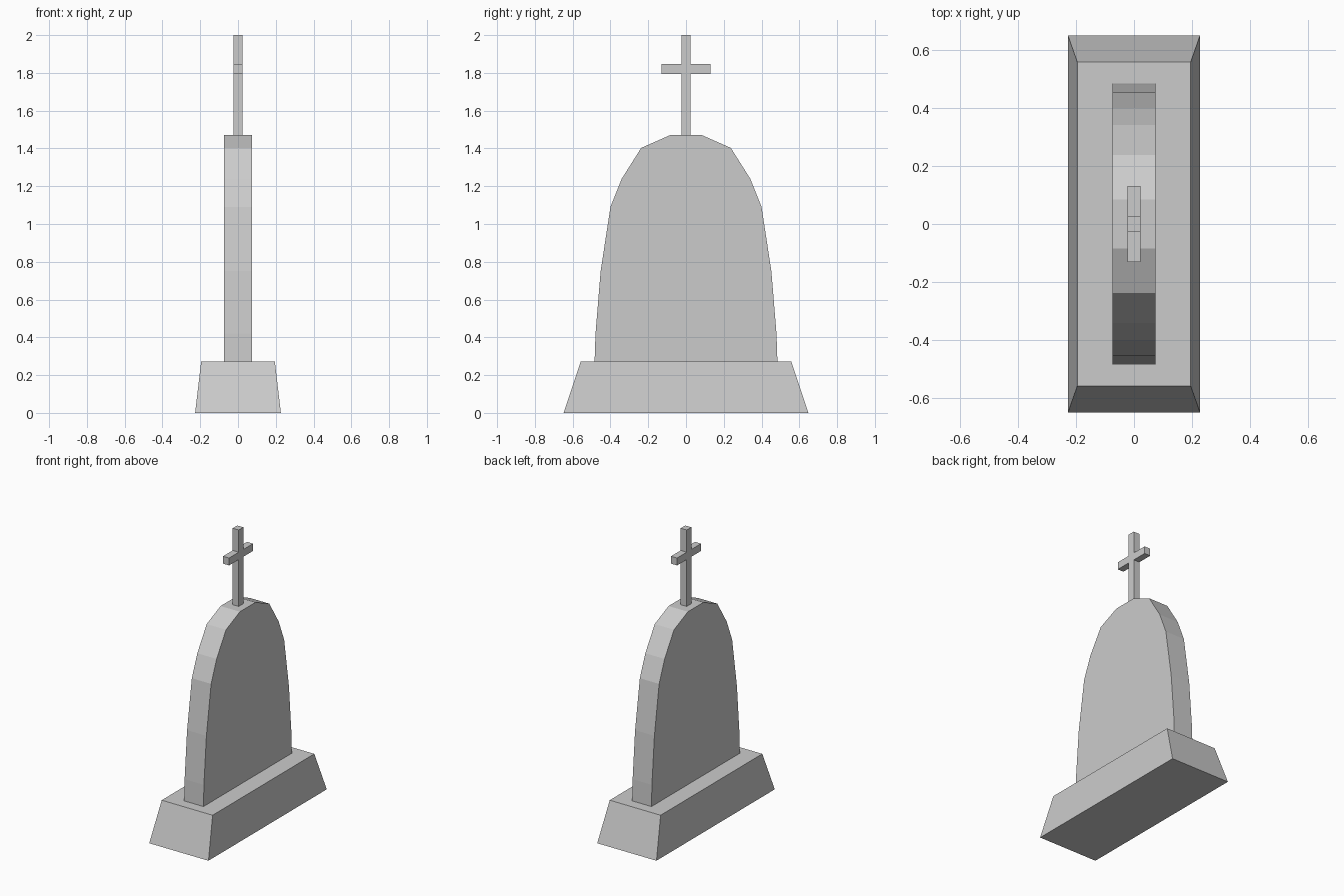
import bpy, bmesh

if "Cube" in bpy.data.objects:
    bpy.data.objects.remove(bpy.data.objects["Cube"])


def make_object(name, bm):
    bmesh.ops.recalc_face_normals(bm, faces=bm.faces)
    mesh = bpy.data.meshes.new(name)
    bm.to_mesh(mesh)
    bm.free()
    obj = bpy.data.objects.new(name, mesh)
    bpy.context.collection.objects.link(obj)
    return obj


def extruded_profile(name, half, depth):
    """Mirror a half outline of (y, z) points and extrude it to +-depth in x."""
    outline = half + [(-y, z) for y, z in reversed(half)]
    bm = bmesh.new()
    face = bm.faces.new([bm.verts.new((-depth, y, z)) for y, z in outline])
    result = bmesh.ops.extrude_face_region(bm, geom=[face], use_keep_orig=True)
    verts = [v for v in result["geom"] if isinstance(v, bmesh.types.BMVert)]
    bmesh.ops.translate(bm, verts=verts, vec=(2 * depth, 0, 0))
    return make_object(name, bm)


# Tapered plinth
bm = bmesh.new()
bmesh.ops.create_cube(bm, size=2)
for v in bm.verts:
    hx, hy, z = (0.195, 0.557, 0.272) if v.co.z > 0 else (0.227, 0.648, 0)
    v.co = (v.co.x * hx, v.co.y * hy, z)
make_object("plinth", bm)

# Arched headstone slab
extruded_profile("headstone", [
    (0.484, 0.272), (0.479, 0.42), (0.452, 0.75), (0.40, 1.09),
    (0.34, 1.24), (0.237, 1.403), (0.085, 1.47)], 0.074)

# Cross on top
extruded_profile("cross", [
    (0.025, 1.47), (0.025, 1.795), (0.131, 1.795),
    (0.131, 1.846), (0.025, 1.846), (0.025, 2.0)], 0.023)
